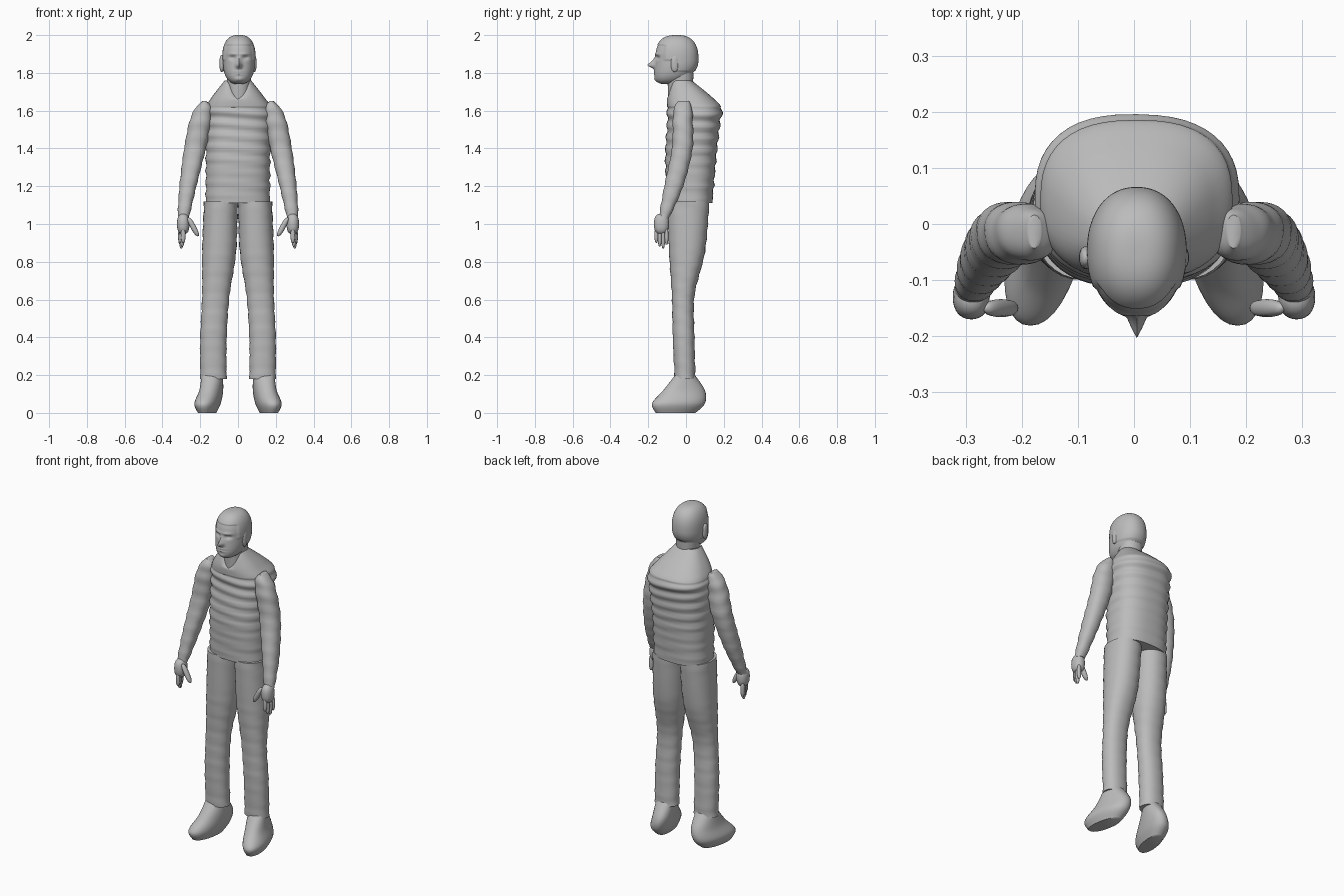
import bpy, bmesh, math
from mathutils import Vector

old_cube = bpy.data.objects.get("Cube")
if old_cube:
    bpy.data.objects.remove(old_cube, do_unlink=True)

grey = bpy.data.materials.new("plain grey")
grey.use_nodes = True
grey.diffuse_color = (0.5, 0.5, 0.5, 1)
shader = grey.node_tree.nodes["Principled BSDF"]
shader.inputs["Base Color"].default_value = grey.diffuse_color


def spline(before, start, end, after, t):
    """Catmull-Rom point between start and end."""
    slope_in, slope_out = (end - before) / 2, (after - start) / 2
    rise = end - start
    bend = 3 * rise - 2 * slope_in - slope_out
    twist = slope_in + slope_out - 2 * rise
    return start + t * (slope_in + t * (bend + t * twist))


def oval(ring, angle, power):
    """Point and outward direction on a squared-off ellipse."""
    z, left, right, front, back = ring
    out = Vector((math.cos(angle), math.sin(angle), 0))
    across, along = [math.copysign(abs(c) ** (2 / power), c) for c in out.xy]
    x = (left + right + (right - left) * across) / 2
    y = (front + back + (back - front) * along) / 2
    return Vector((x, y, z)), out


def loft(name, rings, sides=32, steps=8, power=2.2, warp=None, flip=1):
    """Skin rings given as (z, x min, x max, y min, y max)."""
    rows = [Vector(ring) for ring in rings]
    padded = [rows[0]] + rows + [rows[-1]]
    dense = [spline(*padded[i:i + 4], k / steps)
             for i in range(len(rows) - 1) for k in range(steps)]
    dense.append(rows[-1])
    bm = bmesh.new()
    loops = []
    for ring in dense:
        loop = []
        for k in range(sides):
            point, out = oval(ring, math.tau * k / sides, power)
            if warp:
                point = warp(point, out)
            point.x *= flip
            loop.append(bm.verts.new(point))
        loops.append(loop)
    for low, high in zip(loops, loops[1:]):
        for k in range(sides):
            bm.faces.new((low[k - 1], low[k], high[k], high[k - 1]))
    bm.faces.new(loops[0])
    bm.faces.new(loops[-1])
    bmesh.ops.recalc_face_normals(bm, faces=bm.faces)
    mesh = bpy.data.meshes.new(name)
    bm.to_mesh(mesh)
    bm.free()
    mesh.materials.append(grey)
    part = bpy.data.objects.new(name, mesh)
    bpy.context.collection.objects.link(part)
    bpy.ops.object.select_all(action="DESELECT")
    part.select_set(True)
    bpy.context.view_layer.objects.active = part
    bpy.ops.object.shade_smooth_by_angle(angle=math.radians(55))


def blob(name, centre, radii, rows=12, power=2.5, **options):
    """Rounded solid skinned from rings that follow a superellipse."""
    (x, y, z), (width, depth, height) = centre, radii
    rings = []
    for i in range(rows + 1):
        level = -0.9999 * math.cos(math.pi * i / rows)
        size = (1 - abs(level) ** power) ** (1 / power)
        rings.append((z + height * level, x - width * size, x + width * size,
                      y - depth * size, y + depth * size))
    loft(name, rings, steps=1, **options)


# Quilted vest with a notched collar
def quilt(point, out):
    if 1.14 < point.z < 1.62:
        phase = 100 * point.z + math.sin(9 * point.x) + 2 * point.y
        point += out * 0.005 * math.sin(phase)
    if point.y < 0 and point.z > 1.66:
        point.z -= (point.z - 1.66) * max(0, 1 - abs(point.x) / 0.06)
    return point


loft("vest", [
    (1.11, -.17, .17, -.1, .14),
    (1.35, -.17, .17, -.11, .16),
    (1.53, -.17, .18, -.1, .18),
    (1.61, -.17, .18, -.1, .19),
    (1.67, -.14, .14, -.1, .14),
    (1.76, -.07, .07, -.08, .03)], sides=48, steps=11, power=2.5, warp=quilt)

# Neck
loft("neck", [(1.6, -.05, .06, -.09, .03), (1.8, -.06, .07, -.1, .04)])

# Head: each feature is (push, x, z, width, height) on the front of the skin
features = {
    "nose tip": (-.034, 0, 1.84, .013, .015),
    "nose bridge": (-.016, 0, 1.86, .01, .02),
    "eye sockets": (.012, .034, 1.88, .018, .011),
    "brows": (-.006, .03, 1.9, .025, .007),
    "lips": (-.007, 0, 1.8, .02, .01),
    "mouth line": (.008, 0, 1.8, .025, .003),
    "chin": (-.006, 0, 1.765, .02, .012),
}


def face(point, out):
    drop = max(0, 1.87 - point.z) / 0.13
    point.y -= 0.05 * drop * drop
    if out.y < -0.3:
        shift = 0
        for push, x, z, width, height in features.values():
            away = Vector(((abs(point.x) - x) / width, (point.z - z) / height))
            shift += push * math.exp(-away.length_squared)
        point.y += shift
    # Raised cap of hair, lower behind the ears
    hairline = 1.95 if point.y < -0.11 else 1.87 if point.y < -0.06 else 1.81
    if point.z > hairline:
        point += out * 0.004
    point.x += 0.005
    return point


blob("head", (0, -.05, 1.87), (.085, .112, .13), rows=80, sides=72, warp=face)


# Soft cross folds in the cloth
def folds(point, out):
    return point + out * 0.002 * math.sin(80 * point.z + 30 * point.y)


# Boots point slightly outward, thumbs lean away from the palm
def toe_out(point, out):
    point.x -= point.y * 0.16
    return point


def lean(point, out):
    point.x += (point.z - 1) * 0.5
    return point


for side, flip in (("left", 1), ("right", -1)):
    loft(side + "_trouser_leg", [
        (.18, .06, .2, -.06, .05),
        (.4, .06, .2, -.07, .045),
        (.62, .045, .19, -.075, .045),
        (.85, .01, .19, -.09, .1),
        (1.12, 0, .18, -.1, .125)], warp=folds, flip=flip)

    loft(side + "_boot", [
        (0, .11, .2, -.16, .05),
        (.05, .09, .22, -.18, .1),
        (.12, .08, .2, -.12, .1),
        (.21, .08, .19, -.05, .04)], warp=toe_out, flip=flip)

    loft(side + "_sleeve", [
        (1.03, .26, .32, -.145, -.09),
        (1.2, .22, .31, -.115, -.015),
        (1.4, .17, .285, -.075, .035),
        (1.55, .14, .255, -.07, .035),
        (1.62, .14, .22, -.06, .03),
        (1.65, .165, .19, -.045, .015)], warp=folds, flip=flip)

    # Hand: palm, four fingers and a thumb reaching inward
    blob(side + "_palm", (.29, -.13, 1), (.033, .04, .055), flip=flip)
    for i, length in enumerate((.04, .05, .055, .045)):
        blob(side + "_finger_" + str(i + 1),
             (.29 + .005 * i, -.157 + .018 * i, .98 - length),
             (.012, .01, length), sides=12, flip=flip)
    blob(side + "_thumb", (.245, -.15, .985), (.016, .016, .05),
         sides=12, warp=lean, flip=flip)

    blob(side + "_ear", (.086, -.06, 1.85), (.012, .02, .045), flip=flip)
